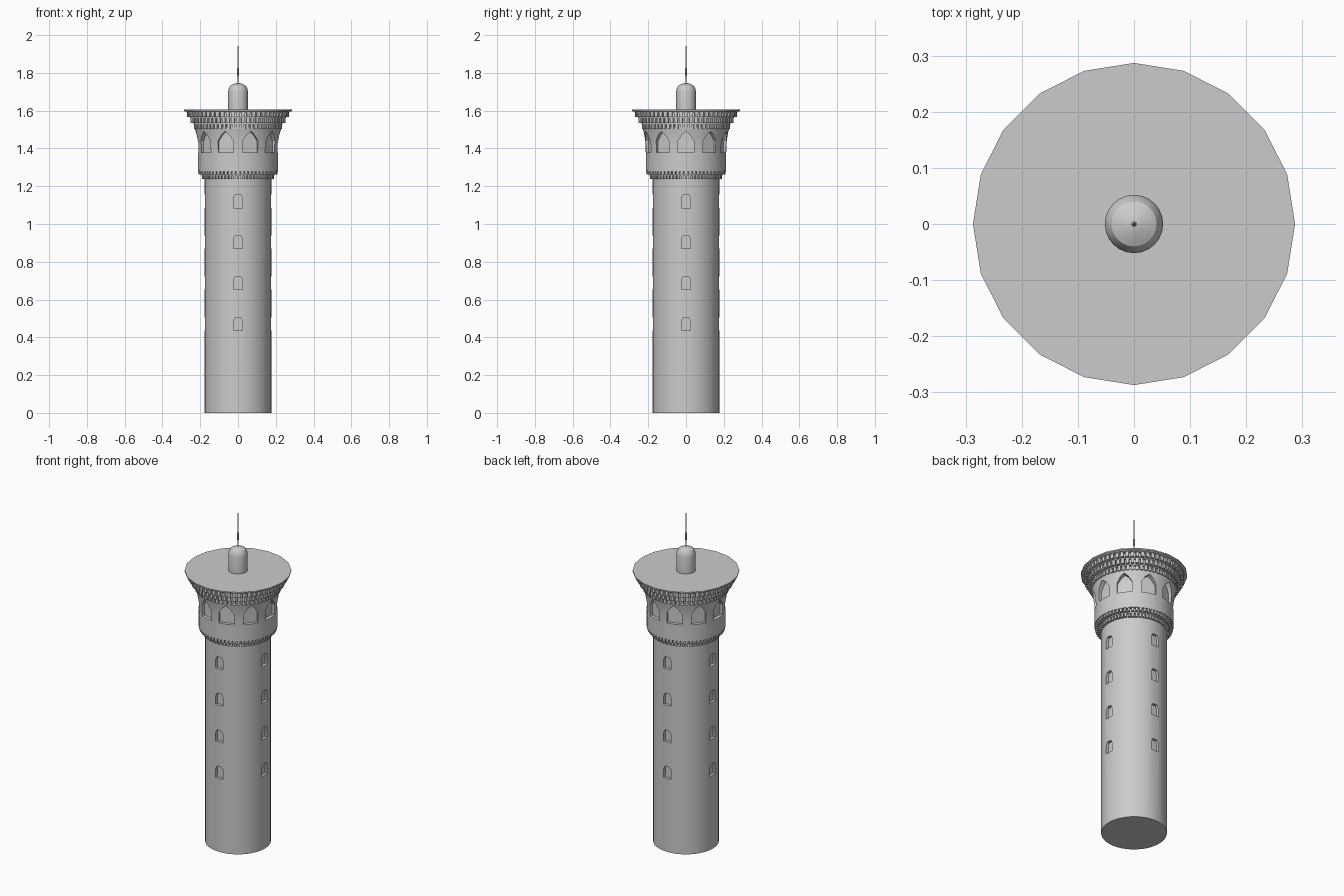
import bpy, bmesh
from math import cos, sin, pi, radians

cube = bpy.data.objects.get("Cube")
if cube:
    bpy.data.objects.remove(cube)

stone = bpy.data.materials.new("grey_stone")
stone.use_nodes = True
GREY = (0.6, 0.6, 0.6, 1)
stone.diffuse_color = GREY
stone.node_tree.nodes["Principled BSDF"].inputs["Base Color"].default_value = GREY


def finish(name, bm):
    bmesh.ops.recalc_face_normals(bm, faces=bm.faces)
    mesh = bpy.data.meshes.new(name)
    bm.to_mesh(mesh)
    bm.free()
    mesh.materials.append(stone)
    obj = bpy.data.objects.new(name, mesh)
    bpy.context.collection.objects.link(obj)
    smooth(obj)
    return obj


def smooth(obj):
    obj.data.polygons.foreach_set("use_smooth", [True] * len(obj.data.polygons))
    obj.data.set_sharp_from_angle(angle=radians(25))


def lathe(name, profile, sides):
    """Closed solid of revolution from (radius, height) points."""
    bm = bmesh.new()
    rings = [[bm.verts.new((r * cos(2 * pi * i / sides), r * sin(2 * pi * i / sides), z))
              for i in range(sides)] for r, z in profile]
    for low, high in zip(rings, rings[1:]):
        for i in range(sides):
            j = (i + 1) % sides
            bm.faces.new((low[i], low[j], high[j], high[i]))
    bm.faces.new(rings[0])
    bm.faces.new(rings[-1])
    return finish(name, bm)


def add_prism(bm, outline, angle, r_in, r_out):
    """Outline of (sideways, height) points, extruded outwards at an angle."""
    c, s = cos(angle), sin(angle)
    inner, outer = [[bm.verts.new((r * c - u * s, r * s + u * c, z)) for u, z in outline]
                    for r in (r_in, r_out)]
    bm.faces.new(inner)
    bm.faces.new(outer)
    n = len(outline)
    for i in range(n):
        j = (i + 1) % n
        bm.faces.new((inner[i], inner[j], outer[j], outer[i]))


def mirrored(half):
    return half + [(-u, z) for u, z in reversed(half) if u > 0]


def carve(target, bm):
    cutter = finish("window_cutter", bm)
    cutter.hide_render = True
    mod = target.modifiers.new("windows", "BOOLEAN")
    mod.operation = "DIFFERENCE"
    mod.solver = "EXACT"
    mod.object = cutter
    bpy.context.view_layer.objects.active = target
    bpy.ops.object.modifier_apply(modifier=mod.name)
    bpy.data.objects.remove(cutter)
    smooth(target)


# Shaft with four columns of small windows
shaft = lathe("shaft", [(0.177, 0), (0.177, 1.25)], 40)
bm = bmesh.new()
for row in range(4):
    z = 0.435 + row * 0.217
    arch = mirrored([(0.024, z), (0.024, z + 0.05), (0.015, z + 0.07)])
    for k in range(4):
        add_prism(bm, arch, k * pi / 2, 0.16, 0.2)
carve(shaft, bm)

# Flared drum with ten pointed windows
drum = lathe("drum", [(0.213, 1.28), (0.213, 1.38), (0.215, 1.43),
                      (0.22, 1.47), (0.229, 1.51)], 40)
bm = bmesh.new()
pointed = mirrored([(0.042, 1.378), (0.042, 1.44), (0.022, 1.472), (0, 1.49)])
for k in range(10):
    add_prism(bm, pointed, k * pi / 5, 0.194, 0.26)
carve(drum, bm)


# Corbel tiers: a ledge over a ring of small blocks
def corbel(name, radius, z0, z1, core):
    ledge = z1 - 0.006
    lathe(name + "_ledge", [(core, z0), (core, ledge), (radius, ledge), (radius, z1)], 40)
    bm = bmesh.new()
    count = 60
    half = radius * pi / count * 0.62
    block = mirrored([(half, z0), (half, ledge)])
    for k in range(count):
        add_prism(bm, block, 2 * pi * k / count, core - 0.01, radius - 0.002)
    finish(name + "_blocks", bm)


corbel("lower_corbel_1", 0.192, 1.238, 1.262, 0.178)
corbel("lower_corbel_2", 0.211, 1.262, 1.285, 0.195)
corbel("upper_corbel_1", 0.236, 1.503, 1.534, 0.222)
corbel("upper_corbel_2", 0.254, 1.534, 1.566, 0.239)
corbel("upper_corbel_3", 0.272, 1.566, 1.597, 0.257)

# Roof slab, turret and mast
lathe("roof_slab", [(0.28, 1.595), (0.287, 1.599), (0.287, 1.606)], 20)
lathe("turret", [(0.052, 1.6), (0.052, 1.705), (0.048, 1.72), (0.04, 1.733),
                 (0.02, 1.743), (0.001, 1.747)], 24)
lathe("mast", [(0.003, 1.74), (0.003, 1.78), (0.005, 1.785), (0.005, 1.825),
               (0.002, 1.83), (0.002, 1.94), (0.001, 1.945), (0.001, 2.0)], 8)
